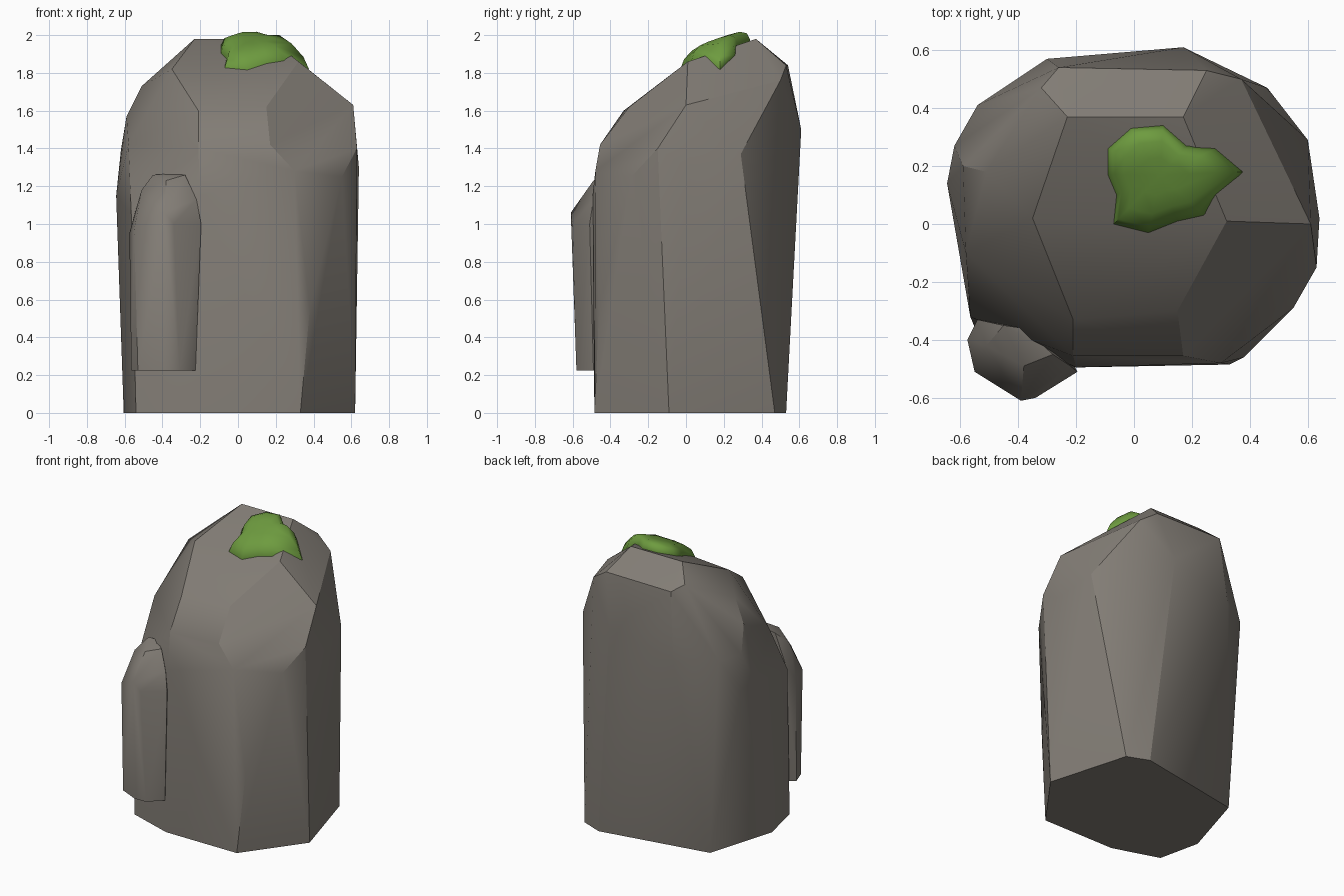
import bpy, bmesh, math
from mathutils import Vector
from mathutils.bvhtree import BVHTree

if "Cube" in bpy.data.objects:
    bpy.data.objects.remove(bpy.data.objects["Cube"])


def material(name, rgb):
    m = bpy.data.materials.new(name)
    m.diffuse_color = (*rgb, 1)
    m.use_nodes = True
    m.node_tree.nodes["Principled BSDF"].inputs["Base Color"].default_value = m.diffuse_color
    return m


stone = material("grey stone", (0.225, 0.205, 0.18))
green = material("moss green", (0.155, 0.33, 0.05))


def finish(bm, name, mat, angle):
    bmesh.ops.recalc_face_normals(bm, faces=bm.faces)
    me = bpy.data.meshes.new(name)
    bm.to_mesh(me)
    me.materials.append(mat)
    ob = bpy.data.objects.new(name, me)
    bpy.context.collection.objects.link(ob)
    bpy.ops.object.select_all(action='DESELECT')
    bpy.context.view_layer.objects.active = ob
    ob.select_set(True)
    bpy.ops.object.shade_smooth_by_angle(angle=math.radians(angle))
    return ob


def hull(points):
    """Chiselled stone: convex hull with nearly flat facets merged."""
    bm = bmesh.new()
    for p in points:
        bm.verts.new(p)
    r = bmesh.ops.convex_hull(bm, input=bm.verts)
    bmesh.ops.delete(bm, geom=[v for v in bm.verts if not v.link_faces], context='VERTS')
    bmesh.ops.dissolve_limit(bm, angle_limit=math.radians(2), verts=bm.verts, edges=bm.edges)
    return bm


# Main boulder: ground outline, shoulders, crown
ground = [(.62, -.09), (.46, .47), (.31, .53), (-.46, .39), (-.605, -.09),
          (-.54, -.38), (-.22, -.485), (.33, -.485)]
shoulder = [(.64, .02, 1.3), (.60, .29, 1.37), (.17, .61, 1.5), (-.30, .57, 1.37),
            (-.54, .41, 1.38), (-.62, .27, 1.39), (-.62, .27, 1.15), (-.645, .14, 1.15),
            (-.565, -.32, 1.05), (-.2, -.495, 1.15), (.30, -.48, 1.28), (.38, -.46, .55),
            (.55, -.29, 1.25), (.63, -.15, 1.40)]
crown = [(.61, 0, 1.63), (.37, .50, 1.76), (.25, .53, 1.84), (-.26, .54, 1.84),
         (-.32, .47, 1.88), (-.23, .37, 1.98), (.17, .37, 1.98), (.32, .01, 1.86),
         (.15, -.30, 1.62), (.17, -.455, 1.42), (-.21, -.455, 1.40), (-.21, -.33, 1.60),
         (-.35, .02, 1.82), (-.51, .18, 1.73), (-.58, -.1, 1.42), (-.59, .2, 1.57)]
bm = hull([(x, y, 0) for x, y in ground] + shoulder + crown)
tree = BVHTree.FromBMesh(bm)
finish(bm, "main_boulder", stone, 24)
bm.free()

# Small leaning slab on the front left
slab_foot = [(-.565, -.42), (-.53, -.52), (-.40, -.58), (-.31, -.58), (-.225, -.49),
             (-.28, -.38), (-.45, -.32)]
slab_top = [(-.575, -.40, .95), (-.55, -.51, .97), (-.39, -.61, 1.06), (-.34, -.60, 1.0),
            (-.195, -.51, 1.0), (-.22, -.49, 1.13), (-.25, -.40, 1.0), (-.54, -.33, 1.08),
            (-.51, -.42, 1.18), (-.45, -.35, 1.26), (-.38, -.36, 1.265), (-.28, -.45, 1.26),
            (-.38, -.49, 1.23)]
bm = hull([(x, y, .225) for x, y in slab_foot] + slab_top)
finish(bm, "small_slab", stone, 35)
bm.free()

# Moss patch: domed rings draped over the crown
outline = [(-.07, 0), (-.06, .1), (-.09, .17), (-.09, .26), (-.01, .33), (.1, .34),
           (.18, .27), (.28, .26), (.375, .18), (.24, .03), (.15, .01), (.05, -.03)]
centre = Vector((.09, .17))


def drape(p, lift):
    hit = tree.ray_cast(Vector((p.x, p.y, 3)), Vector((0, 0, -1)))[0]
    return (p.x, p.y, hit.z + lift)


bm = bmesh.new()
rings = []
for scale, lift in [(.97, -.03), (1, .005), (.9, .045), (.68, .066), (.35, .07)]:
    rings.append([bm.verts.new(drape(centre.lerp(Vector(p), scale), lift)) for p in outline])
n = len(outline)
for a, b in zip(rings, rings[1:]):
    for i in range(n):
        bm.faces.new((a[i], a[(i + 1) % n], b[(i + 1) % n], b[i]))
tip = bm.verts.new(drape(centre, .07))
for i in range(n):
    bm.faces.new((rings[-1][i], rings[-1][(i + 1) % n], tip))
bm.faces.new(rings[0][::-1])
finish(bm, "moss_patch", green, 60)
bm.free()
